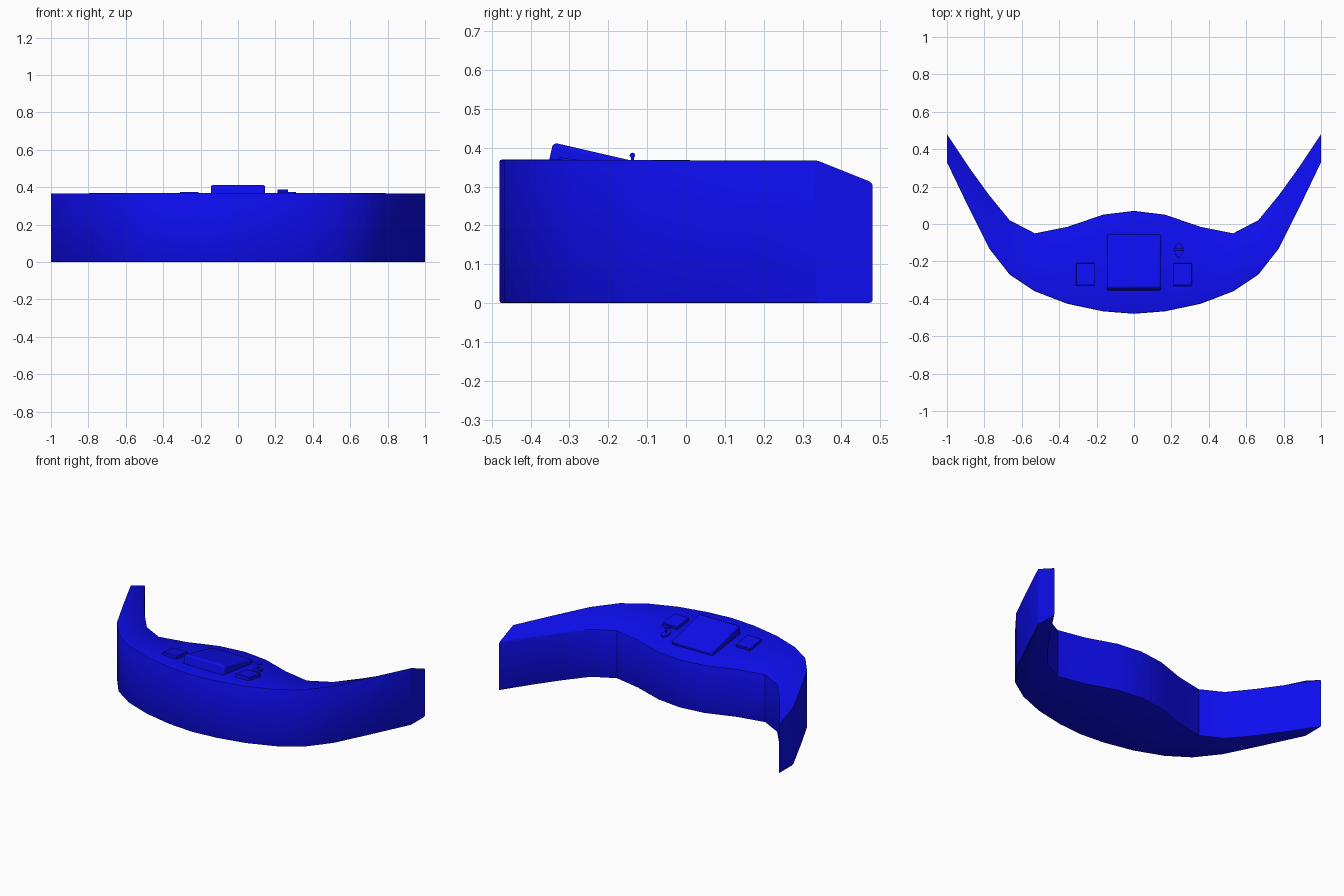
import bpy, bmesh
from math import radians, pi

if "Cube" in bpy.data.objects:
    bpy.data.objects.remove(bpy.data.objects["Cube"])

blue = bpy.data.materials.new("blue")
blue.diffuse_color = (0.004, 0.004, 0.87, 1)
blue.use_nodes = True
blue.node_tree.nodes["Principled BSDF"].inputs["Base Color"].default_value = blue.diffuse_color


def finish(obj):
    obj.data.materials.append(blue)
    bpy.ops.object.select_all(action='DESELECT')
    obj.select_set(True)
    bpy.context.view_layer.objects.active = obj
    bpy.ops.object.shade_smooth_by_angle(angle=radians(30))
    return obj


# Crescent desk: cross-sections (x, front y, back y), mirrored over x
half = [(0, -.48, .07), (.165, -.467, .05), (.355, -.427, -.015), (.53, -.36, -.05),
        (.665, -.27, .02), (.775, -.13, .155), (.88, .08, .30), (1, .33, .48)]
sections = [(-x, f, b) for x, f, b in reversed(half[1:])] + half
FRONT_Z, BACK_Z = .37, .31

bm = bmesh.new()
rings = [[bm.verts.new(p) for p in ((x, f, 0), (x, f, FRONT_Z), (x, b, BACK_Z), (x, b, 0))]
         for x, f, b in sections]
rims = []
for a, b in zip(rings, rings[1:]):
    for i in range(4):
        j = (i + 1) % 4
        bm.faces.new((a[i], a[j], b[j], b[i]))
        rims.append(bm.edges.get((a[i], b[i])))
bm.faces.new(rings[0])
bm.faces.new(rings[-1][::-1])
bmesh.ops.recalc_face_normals(bm, faces=bm.faces)
# Slightly softened long rims
bmesh.ops.bevel(bm, geom=list(set(rims)), offset=.006, segments=2, profile=.5, affect='EDGES')
bmesh.ops.recalc_face_normals(bm, faces=bm.faces)
mesh = bpy.data.meshes.new("desk_body")
bm.to_mesh(mesh)
bm.free()
desk = bpy.data.objects.new("desk_body", mesh)
bpy.context.collection.objects.link(desk)
finish(desk)


def slab(name, loc, size, tilt, bevel):
    bpy.ops.mesh.primitive_cube_add(size=1, location=loc, rotation=(radians(-tilt), 0, 0))
    o = bpy.context.object
    o.name = name
    o.scale = size
    bpy.ops.object.transform_apply(location=False, rotation=False, scale=True)
    m = o.modifiers.new("soft", 'BEVEL')
    m.width = bevel
    m.segments = 2
    return finish(o)


def rod(name, loc, radius, depth, rot=(0, 0, 0), scale=(1, 1, 1)):
    bpy.ops.mesh.primitive_cylinder_add(vertices=16, radius=radius, depth=depth,
                                        location=loc, rotation=rot)
    o = bpy.context.object
    o.name = name
    o.scale = scale
    return finish(o)


# Tilted reading panel and the two side pads
slab("reading_panel", (0, -.206, .346), (.29, .295, .07), 13, .01)
for side, x in (("left", -.26), ("right", .26)):
    slab(side + "_pad", (x, -.27, .352), (.10, .12, .03), 8, .003)

# Small stand with cross bar
rod("stand_base", (.24, -.14, .331), .022, .016, rot=(radians(-7), 0, 0), scale=(1, 1.8, 1))
rod("stand_post", (.24, -.138, .355), .004, .05)
rod("stand_bar", (.24, -.138, .38), .007, .056, rot=(0, pi / 2, 0))
